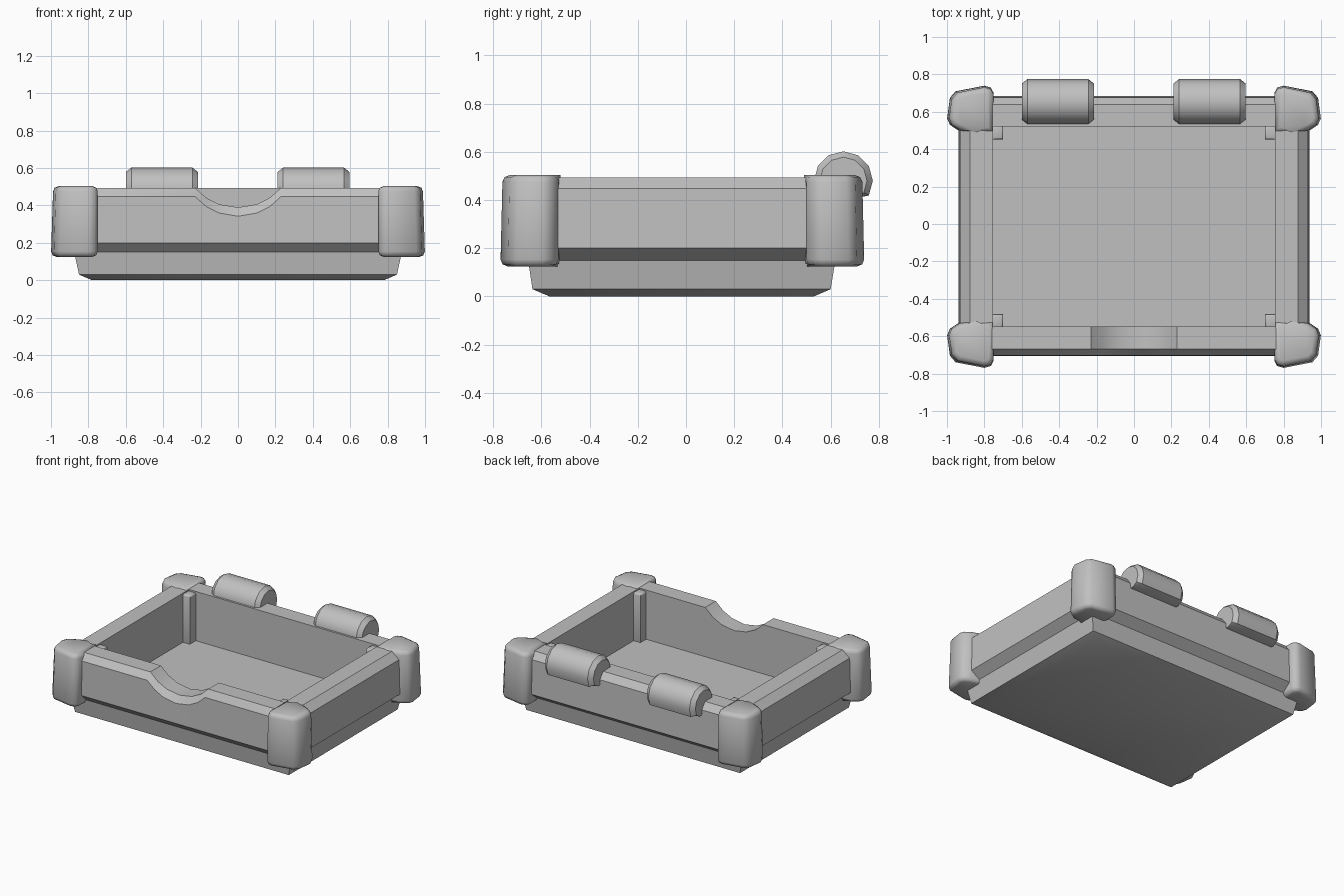
import bpy, bmesh, math

if "Cube" in bpy.data.objects:
    bpy.data.objects.remove(bpy.data.objects["Cube"])

grey = bpy.data.materials.new("plain grey")
grey.diffuse_color = (0.53, 0.53, 0.53, 1)
grey.use_nodes = True
grey.node_tree.nodes["Principled BSDF"].inputs["Base Color"].default_value = grey.diffuse_color


def finish(bm, name, angle):
    bmesh.ops.recalc_face_normals(bm, faces=bm.faces[:])
    me = bpy.data.meshes.new(name)
    bm.to_mesh(me)
    bm.free()
    me.materials.append(grey)
    ob = bpy.data.objects.new(name, me)
    bpy.context.collection.objects.link(ob)
    bpy.ops.object.select_all(action='DESELECT')
    ob.select_set(True)
    bpy.context.view_layer.objects.active = ob
    bpy.ops.object.shade_smooth_by_angle(angle=math.radians(angle))
    return ob


def loft(bm, rings):
    """Skin a stack of equal rings and cap both ends."""
    for a, b in zip(rings, rings[1:]):
        n = len(a)
        for i in range(n):
            j = (i + 1) % n
            bm.faces.new((a[i], a[j], b[j], b[i]))
    bm.faces.new(rings[0])
    bm.faces.new(rings[-1])


# Tray: stacked rings up the outside, over the rim and down to the floor
R = 0.304  # radius of the finger notch arc, 0.105 deep
notch = [(x, 0.105 - R + math.sqrt(R * R - x * x))
         for x in (-0.23, -0.17, -0.10, 0, 0.10, 0.17, 0.23)]


def tray_ring(bm, hx, yf, yb, z, dip):
    pts = [(-hx, yf, z)]
    pts += [(x, yf, z - d * dip) for x, d in notch]
    pts += [(hx, yf, z), (hx, yb, z), (-hx, yb, z)]
    return [bm.verts.new(p) for p in pts]


bm = bmesh.new()
levels = [(0.78, -0.566, 0.53, 0.0, 0),
          (0.85, -0.637, 0.60, 0.03, 0),
          (0.876, -0.655, 0.62, 0.15, 0),
          (0.938, -0.706, 0.684, 0.20, 0),
          (0.931, -0.702, 0.677, 0.447, 1),
          (0.877, -0.667, 0.64, 0.494, 1),
          (0.754, -0.547, 0.52, 0.494, 1),
          (0.754, -0.547, 0.52, 0.14, 0)]
loft(bm, [tray_ring(bm, *lv) for lv in levels])
finish(bm, "tray", 35)

# Corner guards: a rounded plan outline wrapped round each tray corner,
# with a slim bracket showing inside the tray
plan = [(0.75, 0.715), (0.765, 0.745), (0.80, 0.755), (0.955, 0.725),
        (0.985, 0.69), (1.0, 0.58), (0.985, 0.545), (0.94, 0.515),
        (0.84, 0.505), (0.75, 0.505)]
bracket = [(0.70, 0.467), (0.78, 0.467), (0.78, 0.54), (0.70, 0.54)]


def guard_part(name, pts, z0, z1, bevel, sx, sy, taper):
    bm = bmesh.new()
    low = [bm.verts.new((sx * x, sy * y - 0.015, z0)) for x, y in pts]
    top = [bm.verts.new((sx * x * (taper if x > 0.9 else 1),
                         sy * y * (taper if y > 0.68 else 1) - 0.015, z1))
           for x, y in pts]
    loft(bm, [low, top])
    rim = [e for e in bm.edges if abs(e.verts[0].co.z - e.verts[1].co.z) < 0.01]
    bmesh.ops.bevel(bm, geom=rim, offset=bevel, segments=2, profile=0.5,
                    affect='EDGES', clamp_overlap=True)
    finish(bm, name, 50)


for side, sx in (("left", -1), ("right", 1)):
    for end, sy in (("front", -1), ("back", 1)):
        guard_part(f"{end}_{side}_corner_guard", plan, 0.125, 0.503, 0.028, sx, sy, 0.988)
        guard_part(f"{end}_{side}_inner_bracket", bracket, 0.10, 0.485, 0.01, sx, sy, 1)

# Hinge barrels: chamfered cylinders on the back rim, cut flat underneath
for side, cx in (("left", -0.407), ("right", 0.404)):
    bm = bmesh.new()
    rings = []
    for dx, r in ((-0.193, 0.098), (-0.163, 0.122), (0.163, 0.122), (0.193, 0.098)):
        rings.append([bm.verts.new((cx + dx,
                                    0.653 + r * math.sin(math.tau * i / 12),
                                    max(0.41, 0.48 + r * math.cos(math.tau * i / 12))))
                      for i in range(12)])
    loft(bm, rings)
    finish(bm, f"{side}_hinge_barrel", 35)
